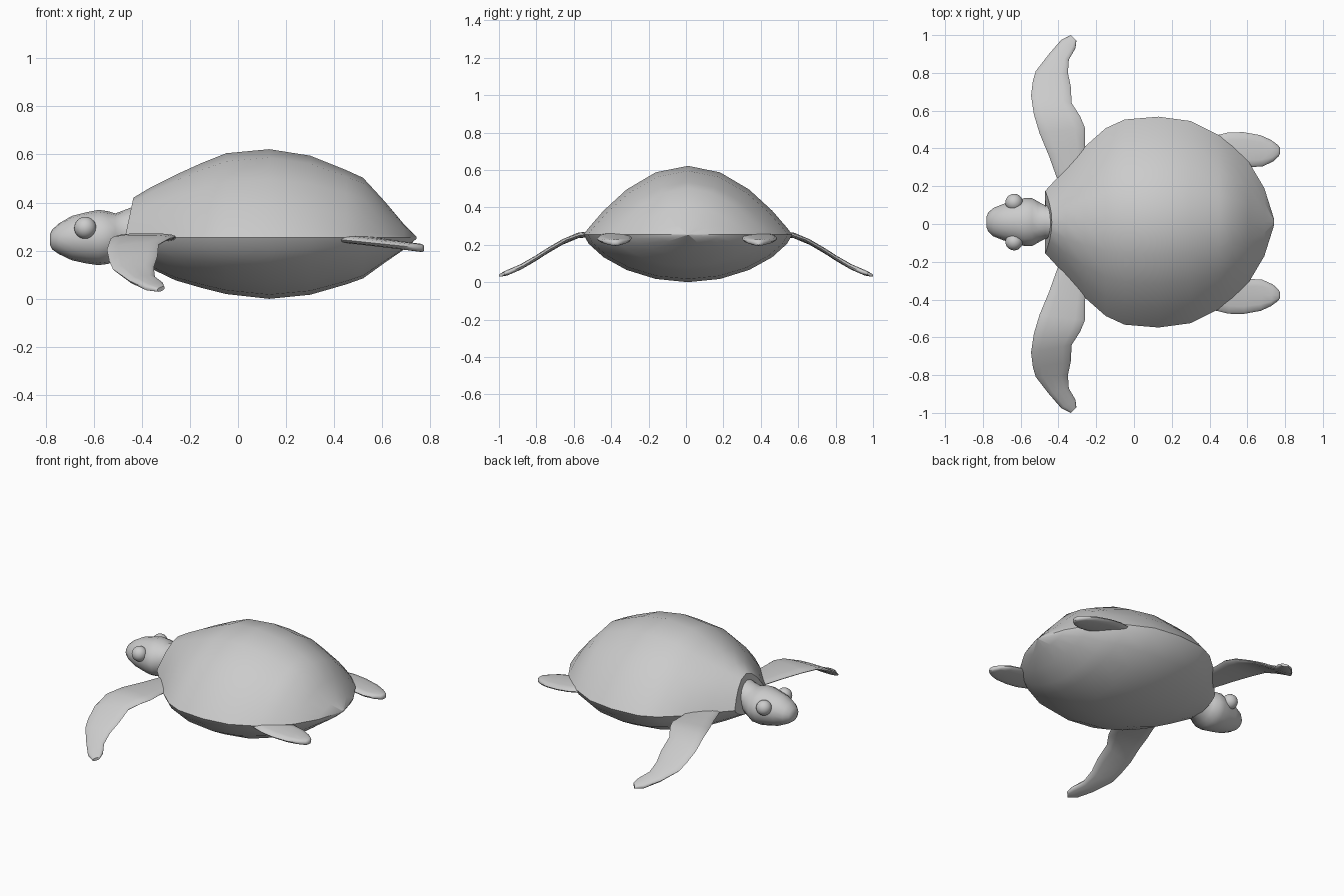
import bpy, bmesh
from math import sin, cos, pi, copysign
from mathutils import Vector

if "Cube" in bpy.data.objects:
    bpy.data.objects.remove(bpy.data.objects["Cube"])


def finish(obj, angle):
    bpy.ops.object.select_all(action='DESELECT')
    obj.select_set(True)
    bpy.context.view_layer.objects.active = obj
    bpy.ops.object.shade_smooth_by_angle(angle=angle)


def loft(name, rings, angle=0.8):
    """Skin a list of equal-length closed rings and cap both ends."""
    bm = bmesh.new()
    vs = [[bm.verts.new(p) for p in r] for r in rings]
    n = len(vs[0])
    for a, b in zip(vs, vs[1:]):
        for i in range(n):
            j = (i + 1) % n
            bm.faces.new((a[i], a[j], b[j], b[i]))
    bm.faces.new(vs[0])
    bm.faces.new(vs[-1])
    bmesh.ops.recalc_face_normals(bm, faces=bm.faces[:])
    mesh = bpy.data.meshes.new(name)
    bm.to_mesh(mesh)
    bm.free()
    obj = bpy.data.objects.new(name, mesh)
    bpy.context.collection.objects.link(obj)
    finish(obj, angle)


def interp(table, t):
    for (a, p), (b, q) in zip(table, table[1:]):
        if t <= b:
            return p + (q - p) * max(0, t - a) / (b - a)
    return table[-1][1]


CY, RIM = 0.01, 0.255

# Shell: x, half width, top z, bottom z; domed above the rim, rounded below
shell = [(-.47, .165, .42, .185), (-.36, .285, .465, .125), (-.26, .40, .515, .077),
         (-.15, .497, .565, .045), (-.05, .543, .605, .02), (.13, .558, .622, 0),
         (.30, .535, .595, .017), (.45, .46, .535, .06), (.52, .405, .503, .085),
         (.61, .315, .405, .15), (.69, .18, .31, .205), (.742, .015, .258, .25)]
N = 10
rings = []
for k, (x, w, top, bot) in enumerate(shell):
    ring = []
    for i in range(N):
        u = cos(pi * i / N)
        f = 1 - u * u
        lean = .035 * f if k == 0 else 0
        ring.append((x + lean, CY + w * u, RIM + (top - RIM) * f))
    for i in range(N):
        u = -cos(pi * i / N)
        ring.append((x, CY + w * u, RIM - (RIM - bot) * (1 - u * u) ** .7))
    rings.append(ring)
loft("shell", rings, 0.7)

# Head and neck: x, half width, top z, bottom z
head = [(-.782, .025, .268, .225), (-.772, .05, .288, .205), (-.745, .075, .313, .186),
        (-.69, .097, .345, .16), (-.63, .112, .36, .147), (-.58, .127, .37, .14),
        (-.54, .127, .364, .145), (-.51, .11, .355, .16), (-.47, .088, .37, .17),
        (-.43, .095, .385, .18), (-.36, .09, .38, .19)]
loft("head", [[(x, CY + w * cos(2 * pi * i / 16),
                (t + b) / 2 + (t - b) / 2 * sin(2 * pi * i / 16)) for i in range(16)]
              for x, w, t, b in head])


def flipper(name, stations, cy, side, height, thick):
    """Loft thin rounded sections between paired leading and trailing edge points."""
    rings = []
    last = len(stations) - 1
    for k, (ax, ay, bx, by) in enumerate(stations):
        a = Vector((ax, ay, height(ax, ay)))
        b = Vector((bx, by, height(bx, by)))
        t = thick * (.6 if k == last else 1)
        ring = []
        for i in range(12):
            c, s = cos(2 * pi * i / 12), sin(2 * pi * i / 12)
            p = (a + b) / 2 + (b - a) / 2 * copysign(abs(c) ** .8, c)
            z = p.z + t / 2 * copysign(abs(s) ** .7, s)
            ring.append((p.x, cy + side * p.y, z))
        rings.append(ring)
    loft(name, rings, 0.9)


# Flippers: leading x, y, trailing x, y
front = [(-.40, .22, -.25, .30), (-.45, .36, -.26, .42), (-.50, .48, -.26, .51),
         (-.53, .58, -.285, .57), (-.545, .68, -.33, .64), (-.535, .76, -.335, .73),
         (-.52, .81, -.35, .80), (-.45, .90, -.345, .87), (-.385, .975, -.31, .93),
         (-.335, 1.0, -.305, .97)]
drop = [(.2, .25), (.5, .258), (.58, .25), (.65, .222), (.75, .163),
        (.85, .097), (.93, .06), (1, .035)]
rear = [(.40, .42, .42, .25), (.43, .463, .46, .27), (.50, .48, .53, .29), (.58, .481, .60, .295),
        (.67, .465, .68, .30), (.725, .44, .735, .325), (.763, .412, .765, .352),
        (.774, .395, .774, .37)]

for side, label in ((1, "left"), (-1, "right")):
    flipper("front_flipper_" + label, front, 0, side,
            lambda x, y: interp(drop, y), .03)
    flipper("rear_flipper_" + label, rear, .005, side,
            lambda x, y: .247 - .105 * (x - .42) + (.02 if y < .36 else 0) * (.78 - x) / .36, .034)
    # Eyes
    bpy.ops.mesh.primitive_uv_sphere_add(segments=20, ring_count=12, radius=.046,
                                         location=(-.635, CY + side * .104, .295))
    bpy.context.object.name = "eye_" + label
    finish(bpy.context.object, 0.8)
